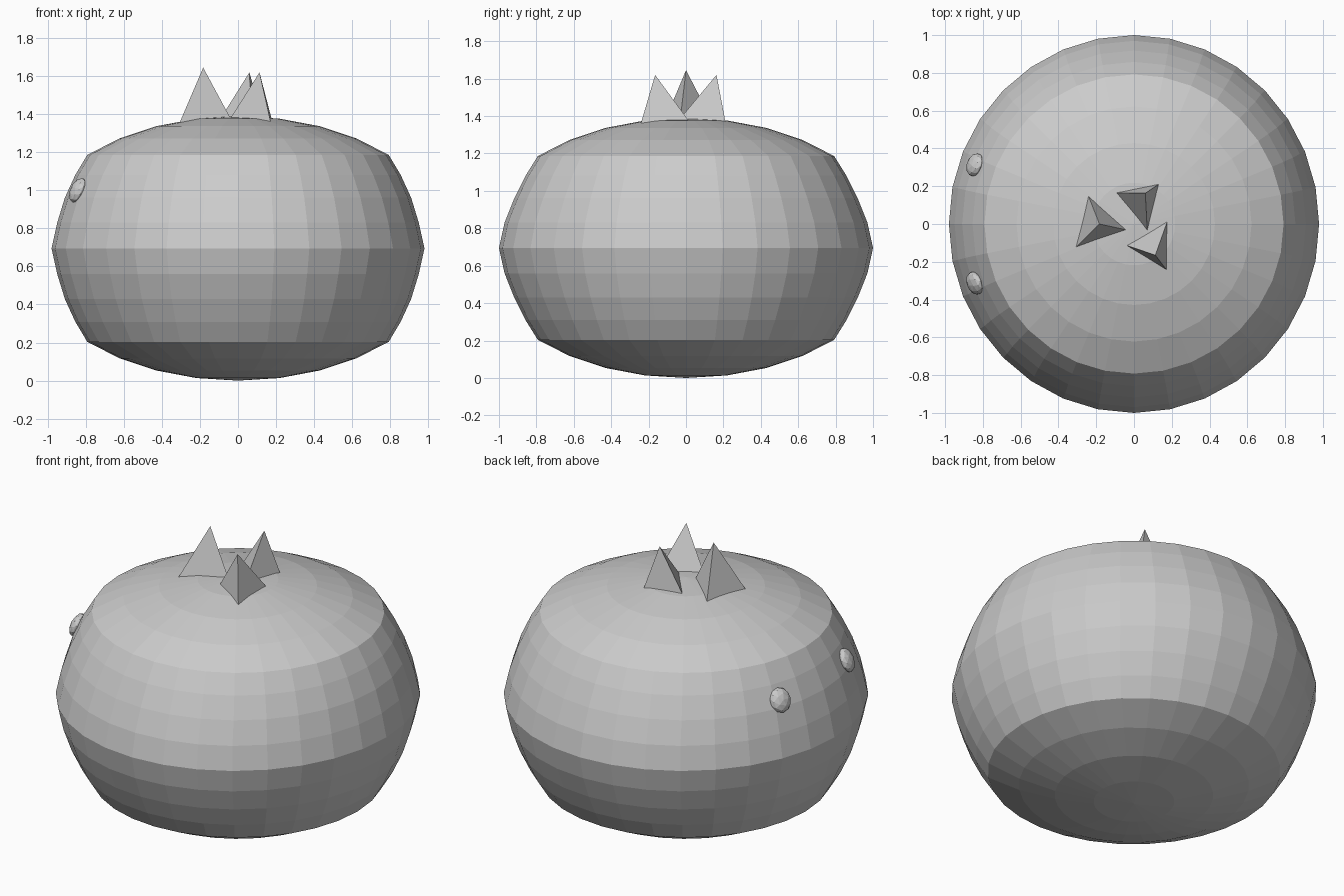
import bpy, bmesh, math
from mathutils import Vector

if "Cube" in bpy.data.objects:
    bpy.data.objects.remove(bpy.data.objects["Cube"])

H = 0.695          # half height of the body
R = 1.12           # radius the upper and lower caps follow


def make_object(name, bm):
    bmesh.ops.recalc_face_normals(bm, faces=bm.faces)
    mesh = bpy.data.meshes.new(name)
    bm.to_mesh(mesh)
    bm.free()
    obj = bpy.data.objects.new(name, mesh)
    bpy.context.collection.objects.link(obj)
    return obj


# Body: squashed sphere whose middle rings are pulled in, leaving a crease
bm = bmesh.new()
bmesh.ops.create_uvsphere(bm, u_segments=32, v_segments=16, radius=1)
squeezed = [(1.0, 0.98), (0.97, 0.95), (0.918, 0.91), (0.858, 0.855)]  # y, x radii from equator out
for v in bm.verts:
    level = round(abs(math.asin(max(-1, min(1, v.co.z)))) / (math.pi / 16))
    ring = math.hypot(v.co.x, v.co.y)
    if level < 4:
        ry, rx = squeezed[level]
        v.co.x *= rx / ring
        v.co.y *= ry / ring
    else:
        v.co.x *= R
        v.co.y *= R
    v.co.z = H + H * v.co.z
make_object("body", bm)

# Eyes: small flattened balls facing outward on the -x side
for side, label in ((1, "left"), (-1, "right")):
    bm = bmesh.new()
    bmesh.ops.create_icosphere(bm, subdivisions=2, radius=1)
    normal = Vector((-0.84, 0.31 * side, 0.42))
    turn = normal.to_track_quat('Z', 'Y')
    for v in bm.verts:
        p = Vector((v.co.x * 0.064, v.co.y * 0.07, v.co.z * 0.036))
        v.co = turn @ p + Vector((-0.842, 0.313 * side, 1.0))
    make_object("eye_" + label, bm)


# Crown spikes: three-sided pyramids sunk slightly into the top
def spike(name, apex, corners):
    bm = bmesh.new()
    apex = Vector(apex)
    tip = bm.verts.new(apex)
    base = []
    for x, y in corners:
        z = H + H * math.sqrt(1 - (x * x + y * y) / R ** 2)
        p = Vector((x, y, z))
        base.append(bm.verts.new(apex + (p - apex) * 1.04))
    bm.faces.new(base)
    for i in range(3):
        bm.faces.new((base[i], base[(i + 1) % 3], tip))
    make_object(name, bm)


spike("spike_a", (-0.183, 0.0, 1.645), [(-0.24, 0.145), (-0.305, -0.12), (-0.045, -0.03)])
spike("spike_b", (0.06, 0.163, 1.62), [(-0.09, 0.165), (0.13, 0.21), (0.07, -0.03)])
spike("spike_c", (0.113, -0.165, 1.62), [(0.175, 0.01), (-0.035, -0.115), (0.17, -0.24)])
